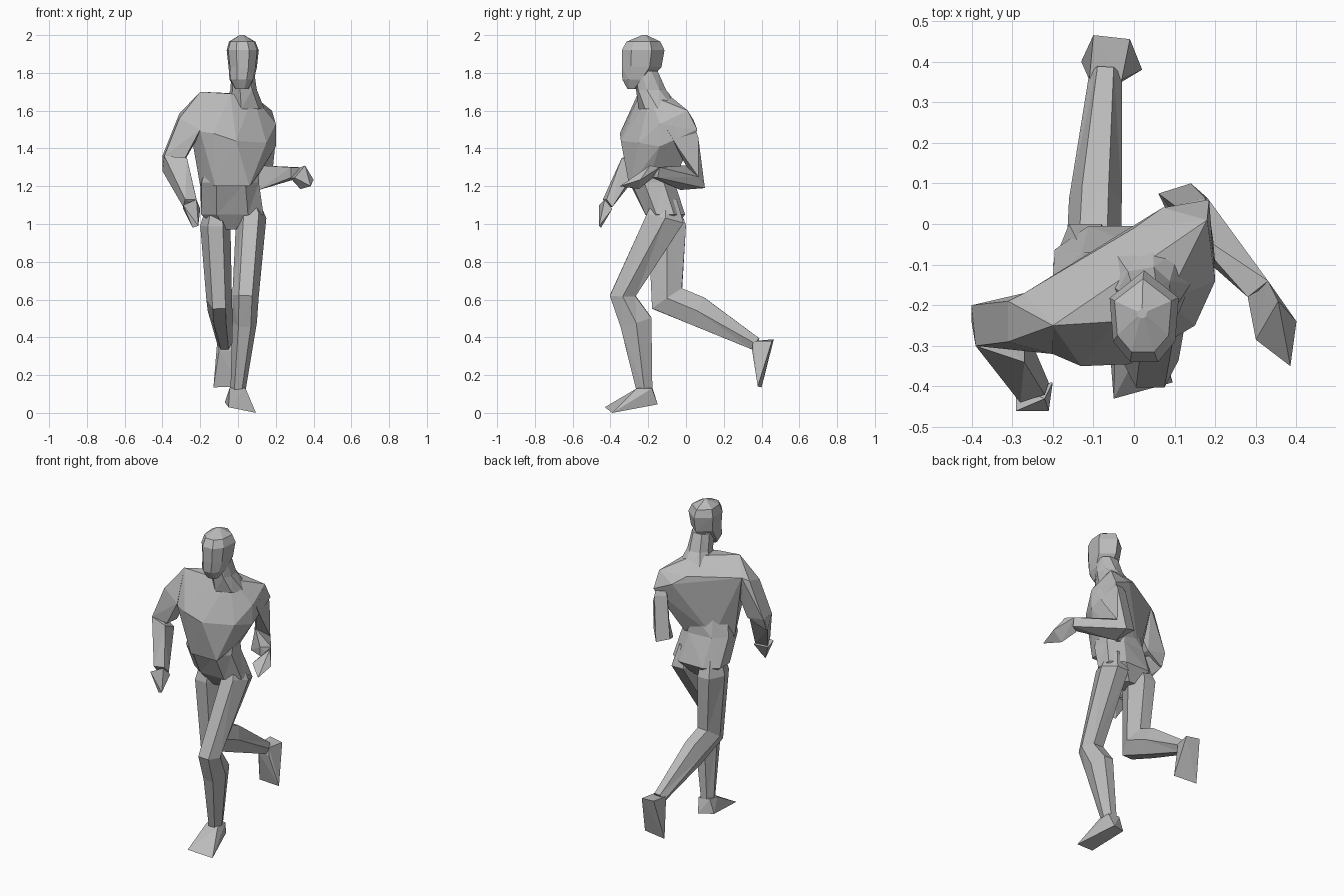
import bpy
import bmesh
from math import cos, sin, radians
from mathutils import Vector

if "Cube" in bpy.data.objects:
    bpy.data.objects.remove(bpy.data.objects["Cube"])

# One plain grey for the whole figure
grey = bpy.data.materials.new("plain grey")
grey.use_nodes = True
colour = (0.5, 0.5, 0.5, 1)
grey.diffuse_color = colour
grey.node_tree.nodes["Principled BSDF"].inputs["Base Color"].default_value = colour

# Unit outlines for the cross-sections; the head comes to a point at the back
HEXAGON = [(1, 0), (.5, 1), (-.5, 1), (-1, 0), (-.5, -1), (.5, -1)]
OCTAGON = [(1, .45), (.5, 1), (-.5, 1), (-1, .45), (-1, -.45), (-.5, -1), (.5, -1), (1, -.45)]
SKULL = [(1, .4), (0, 1), (-1, .4), (-.9, -.55), (-.4, -1), (.4, -1), (.9, -.55)]


def finish(name, bm):
    """Turn a bmesh into a flat-shaded grey object."""
    bmesh.ops.recalc_face_normals(bm, faces=bm.faces)
    bmesh.ops.triangulate(bm, faces=bm.faces)
    mesh = bpy.data.meshes.new(name)
    bm.to_mesh(mesh)
    bm.free()
    mesh.materials.append(grey)
    bpy.context.collection.objects.link(bpy.data.objects.new(name, mesh))


def skin(name, rings):
    """Bridge neighbouring rings of points and cap both ends."""
    bm = bmesh.new()
    loops = [[bm.verts.new(point) for point in ring] for ring in rings]
    for low, high in zip(loops, loops[1:]):
        for i in range(len(low)):
            j = (i + 1) % len(low)
            bm.faces.new((low[i], low[j], high[j], high[i]))
    bm.faces.new(loops[0])
    bm.faces.new(loops[-1])
    finish(name, bm)


def stack(name, outline, sections):
    """Level sections: x, y, z, half width, half depth, yaw."""
    rings = []
    for x, y, z, width, depth, yaw in sections:
        c, s = cos(radians(yaw)), sin(radians(yaw))
        rings.append([(x + u * width * c - v * depth * s,
                       y + u * width * s + v * depth * c, z) for u, v in outline])
    skin(name, rings)


def limb(name, joints):
    """Six-sided tube along joints: x, y, z, half width, half depth."""
    centres = [Vector(joint[:3]) for joint in joints]
    rings = []
    for i, (centre, joint) in enumerate(zip(centres, joints)):
        along = Vector()
        if i > 0:
            along += (centre - centres[i - 1]).normalized()
        if i < len(joints) - 1:
            along += (centres[i + 1] - centre).normalized()
        along.normalize()
        side = Vector((1, 0, 0))
        side = (side - along * side.dot(along)).normalized()
        across = along.cross(side)
        rings.append([centre + side * u * joint[3] + across * v * joint[4]
                      for u, v in HEXAGON])
    skin(name, rings)


def hull(name, corners):
    """Faceted block wrapped around a few corners."""
    bm = bmesh.new()
    for corner in corners:
        bm.verts.new(corner)
    result = bmesh.ops.convex_hull(bm, input=bm.verts)
    bmesh.ops.delete(bm, geom=[v for v in result["geom_interior"]
                               if isinstance(v, bmesh.types.BMVert)], context="VERTS")
    finish(name, bm)


# Twisted chest: yoke, breast, then waist
hull("chest", [
    (-.2, -.25, 1.7), (-.27, -.17, 1.6), (-.04, -.24, 1.69), (.08, -.19, 1.68),
    (.02, -.1, 1.69), (0, -.01, 1.6), (.18, .01, 1.6), (.185, .06, 1.5), (.07, .04, 1.55),
    (.2, -.14, 1.53), (.2, -.14, 1.41), (.15, -.25, 1.43), (-.01, -.345, 1.44),
    (-.13, -.35, 1.48), (-.2, -.32, 1.49),
    (-.2, -.2, 1.2), (-.12, -.3, 1.2), (.06, -.3, 1.2), (.11, -.19, 1.26),
    (.06, -.07, 1.22), (-.12, -.1, 1.22),
])

# Belly and pelvis
stack("pelvis", OCTAGON, [
    (-.04, -.11, .97, .05, .05, 0),
    (-.03, -.11, 1.05, .165, .105, 0),
    (-.045, -.18, 1.22, .152, .115, 4),
    (-.03, -.18, 1.35, .13, .1, 15),
])

# Neck leaning forward from the upper back
stack("neck", OCTAGON, [
    (.03, -.14, 1.61, .1, .1, 20),
    (.03, -.185, 1.71, .065, .075, 10),
    (.025, -.21, 1.81, .06, .06, 0),
])

# Head
stack("head", SKULL, [
    (.02, -.285, 1.715, .035, .025, 0),
    (.02, -.265, 1.765, .065, .072, 0),
    (.025, -.235, 1.83, .075, .105, 0),
    (.025, -.227, 1.92, .085, .113, 0),
    (.022, -.225, 1.965, .07, .09, 0),
    (.02, -.22, 2.0, .012, .012, 0),
])

# Standing leg and foot
limb("left_leg", [
    (.06, -.11, 1.13, .045, .06),
    (.07, -.11, 1.03, .08, .1),
    (.04, -.335, .62, .07, .068),
    (.035, -.265, .48, .065, .085),
    (0, -.22, .12, .04, .042),
])
hull("left_foot", [
    (-.045, -.25, .13), (.04, -.26, .13), (.04, -.18, .13), (-.04, -.18, .14),
    (-.07, -.18, .055), (.02, -.15, .045), (-.05, -.43, .03), (.095, -.39, 0),
])

# Trailing leg, bent back at the knee, and hanging foot
limb("right_leg", [
    (-.11, -.11, 1.12, .05, .06),
    (-.12, -.1, .99, .08, .1),
    (-.1, -.1, .605, .068, .095),
    (-.095, .06, .54, .065, .08),
    (-.07, .37, .365, .04, .035),
])
hull("right_foot", [
    (-.11, .355, .38), (-.03, .355, .38), (-.1, .35, .33), (-.03, .35, .33),
    (-.1, .465, .39), (-.01, .455, .38), (-.13, .4, .135), (.02, .38, .14),
])

# Arm swung forward
hull("right_upper_arm", [
    (-.2, -.25, 1.7), (-.27, -.17, 1.6), (-.31, -.19, 1.585), (-.31, -.29, 1.56),
    (-.2, -.32, 1.5), (-.2, -.22, 1.48), (-.4, -.2, 1.36), (-.39, -.3, 1.36),
    (-.28, -.31, 1.35), (-.28, -.21, 1.34), (-.4, -.23, 1.28),
])
hull("right_forearm", [
    (-.4, -.21, 1.36), (-.4, -.24, 1.28), (-.39, -.3, 1.36), (-.27, -.34, 1.35),
    (-.27, -.25, 1.31), (-.29, -.4, 1.09), (-.28, -.44, 1.13),
    (-.21, -.39, 1.09), (-.22, -.42, 1.13),
])
hull("right_hand", [
    (-.29, -.46, 1.1), (-.29, -.4, 1.08), (-.2, -.39, 1.08),
    (-.22, -.43, 1.13), (-.21, -.46, .99), (-.24, -.45, .98),
])

# Arm drawn back with the elbow bent
hull("left_upper_arm", [
    (.18, .01, 1.6), (.2, -.1, 1.5), (.195, -.04, 1.4), (.175, .065, 1.46),
    (.1, .045, 1.47), (.06, .075, 1.22), (.14, .1, 1.19), (.18, .065, 1.25), (.12, .01, 1.29),
])
hull("left_forearm", [
    (.06, .075, 1.22), (.14, .1, 1.19), (.18, .065, 1.25), (.12, 0, 1.31),
    (.11, -.03, 1.18), (.33, -.14, 1.3), (.28, -.18, 1.3), (.28, -.18, 1.245), (.33, -.15, 1.245),
])
hull("left_hand", [
    (.33, -.14, 1.3), (.355, -.19, 1.31), (.4, -.24, 1.235), (.385, -.35, 1.2),
    (.3, -.285, 1.245), (.28, -.18, 1.24), (.33, -.25, 1.185),
])
